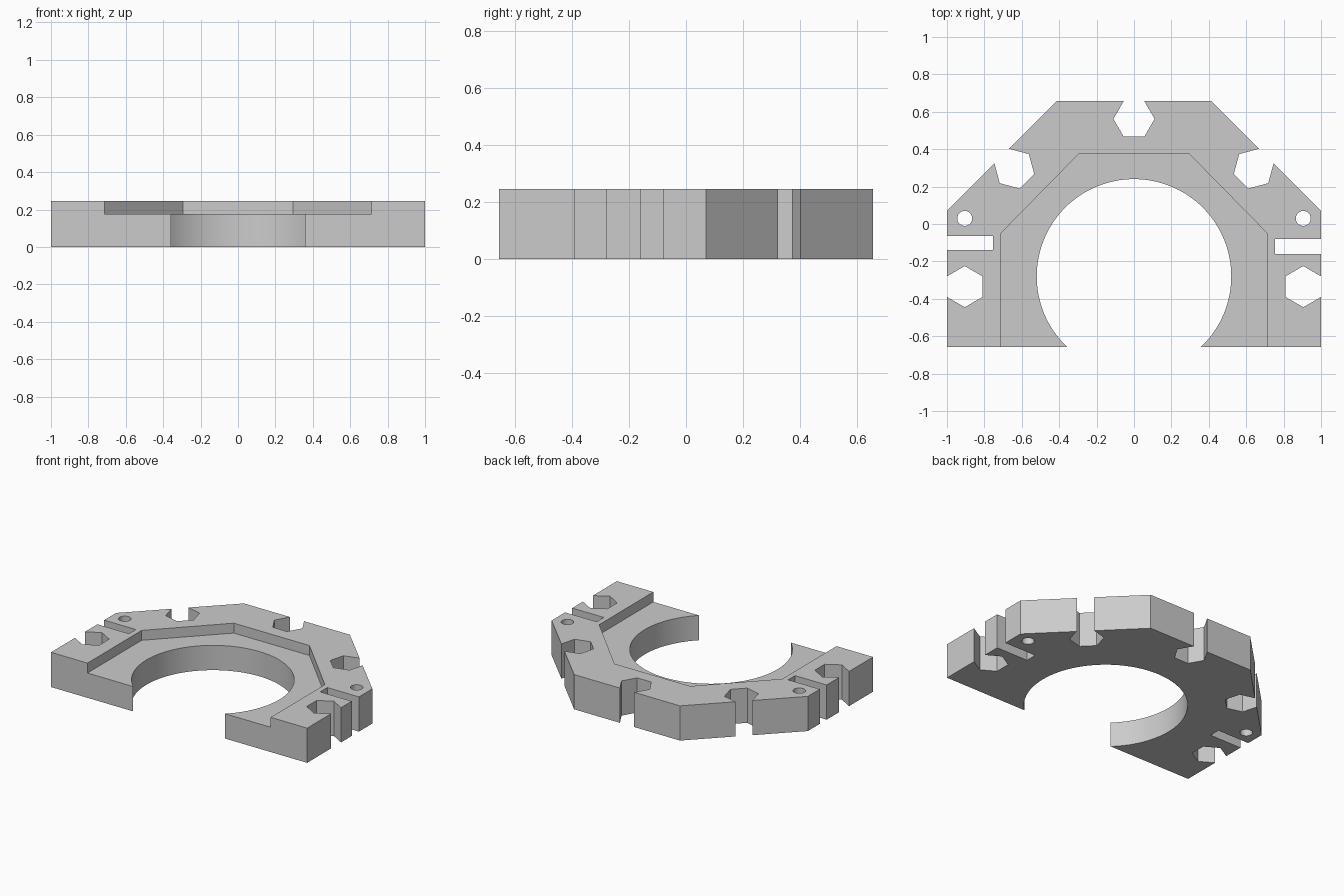
import bpy, bmesh
from math import cos, sin, radians, pi
from mathutils import Matrix, Vector

if "Cube" in bpy.data.objects:
    bpy.data.objects.remove(bpy.data.objects["Cube"])

HEIGHT = 0.245   # full thickness
FLOOR = 0.175    # recess floor
FRONT = -0.657   # front edge
BACK = 0.657     # back edge
OVER = 0.1       # how far cutters overshoot

grey = bpy.data.materials.new("plain_grey")
grey.use_nodes = True
grey.diffuse_color = (0.6, 0.6, 0.6, 1)
grey.node_tree.nodes["Principled BSDF"].inputs["Base Color"].default_value = (0.6, 0.6, 0.6, 1)


def prisms(name, profiles, z0, z1):
    """One object made of upright prisms, one per closed profile."""
    bm = bmesh.new()
    for profile in profiles:
        base = bm.faces.new([bm.verts.new((x, y, z0)) for x, y in profile])
        grown = bmesh.ops.extrude_face_region(bm, geom=[base], use_keep_orig=True)
        top = [v for v in grown["geom"] if isinstance(v, bmesh.types.BMVert)]
        bmesh.ops.translate(bm, verts=top, vec=(0, 0, z1 - z0))
    bmesh.ops.recalc_face_normals(bm, faces=bm.faces)
    mesh = bpy.data.meshes.new(name)
    bm.to_mesh(mesh)
    bm.free()
    mesh.materials.append(grey)
    obj = bpy.data.objects.new(name, mesh)
    bpy.context.collection.objects.link(obj)
    return obj


def mirrored(half):
    """Complete a left-half outline across x = 0."""
    return half + [(-x, y) for x, y in reversed(half)]


def circle(cx, cy, r, n):
    return [(cx + r * cos(2 * pi * i / n), cy + r * sin(2 * pi * i / n)) for i in range(n)]


def rect(x0, x1, y0, y1):
    return [(x0, y0), (x1, y0), (x1, y1), (x0, y1)]


def hex_notch(cx, cy, facing, r=0.11):
    """Hexagon whose open flat side looks along the facing angle."""
    pts = [(r * cos(radians(a)), r * sin(radians(a))) for a in range(30, 331, 60)]
    pts += [(r + OVER, -r / 2), (r + OVER, r / 2)]
    turn = Matrix.Rotation(radians(facing), 2)
    return [tuple(turn @ Vector(p) + Vector((cx, cy))) for p in pts]


# Body outline
body = prisms("bracket_body", [mirrored(
    [(-1, FRONT), (-1, 0.07), (-0.413, BACK)])], 0, HEIGHT)

# Shallow recess around the bore, open at the front
recess = prisms("recess_cutter", [mirrored(
    [(-0.715, FRONT - OVER), (-0.715, -0.053), (-0.295, 0.375)])], FLOOR, HEIGHT + OVER)

# Through cuts: bore, hexagonal notches, pin holes and slots
cuts = [circle(0, -0.28, 0.52, 128), hex_notch(0, BACK - 0.095, 90)]
for s, facing in ((1, 0), (-1, 180)):
    cuts.append(hex_notch(s * 0.905, -0.335, facing))
    cuts.append(hex_notch(s * 0.64, 0.296, 90 - s * 45))
    cuts.append(circle(s * 0.905, 0.03, 0.04, 32))
cuts.append(rect(-1 - OVER, -0.753, -0.14, -0.063))
cuts.append(rect(0.753, 1 + OVER, -0.16, -0.08))
through = prisms("through_cutter", cuts, -OVER, HEIGHT + OVER)

# Apply the cuts
bpy.context.view_layer.objects.active = body
for cutter in (recess, through):
    mod = body.modifiers.new(cutter.name, "BOOLEAN")
    mod.operation = "DIFFERENCE"
    mod.solver = "EXACT"
    mod.object = cutter
    bpy.ops.object.modifier_apply(modifier=mod.name)
    bpy.data.objects.remove(cutter)

# Smooth bore and holes, sharp corners elsewhere
bpy.ops.object.select_all(action="DESELECT")
body.select_set(True)
bpy.ops.object.shade_smooth_by_angle(angle=radians(25))
